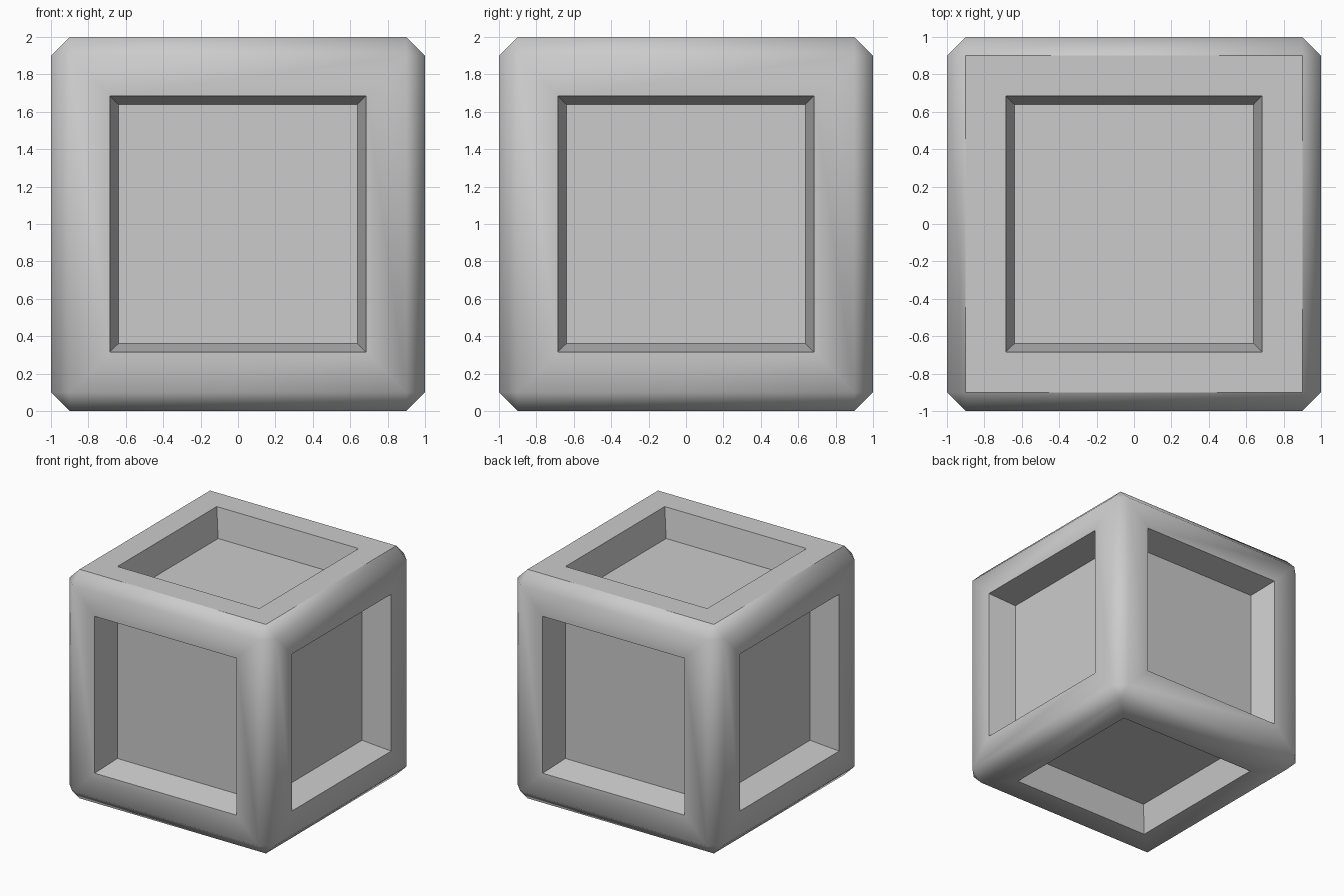
import bpy, bmesh
from math import radians
from mathutils import Matrix

if "Cube" in bpy.data.objects:
    bpy.data.objects.remove(bpy.data.objects["Cube"])

bm = bmesh.new()

# chamfered cube body
bmesh.ops.create_cube(bm, size=2.0, matrix=Matrix.Translation((0, 0, 1)))
bmesh.ops.bevel(bm, geom=bm.edges[:], offset=0.1, offset_type='OFFSET',
                segments=1, profile=0.5, affect='EDGES')

# frame border, then tapered recess, on all six sides
panels = [f for f in bm.faces if f.calc_area() > 2]
bmesh.ops.inset_individual(bm, faces=panels, thickness=0.215, use_even_offset=True)
bmesh.ops.inset_individual(bm, faces=panels, thickness=0.045, depth=-0.25,
                           use_even_offset=True)
bm.normal_update()

# soft chamfers, crisp recess edges, flat top frame
for f in bm.faces:
    f.smooth = not (f.normal.z > 0.99 and f.calc_center_median().z > 1.9)
for e in bm.edges:
    e.smooth = (e.calc_face_angle(0) < radians(60)
                and all(f.smooth for f in e.link_faces))

mesh = bpy.data.meshes.new("panelled_cube")
bm.to_mesh(mesh)
bm.free()
obj = bpy.data.objects.new("panelled_cube", mesh)
bpy.context.collection.objects.link(obj)
